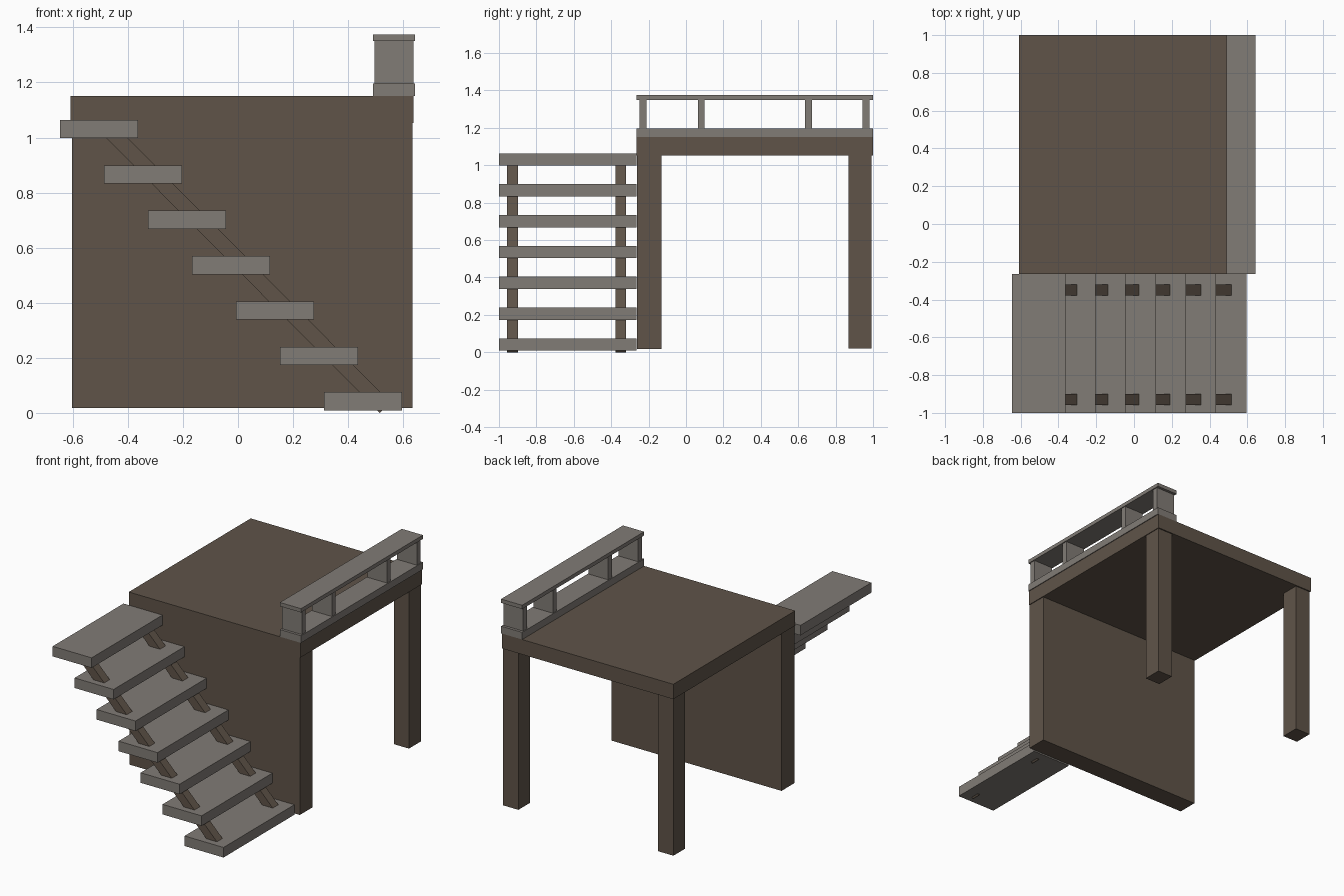
import bpy, bmesh

if "Cube" in bpy.data.objects:
    bpy.data.objects.remove(bpy.data.objects["Cube"])


def material(name, color):
    mat = bpy.data.materials.new(name)
    mat.diffuse_color = (*color, 1)
    mat.use_nodes = True
    mat.node_tree.nodes["Principled BSDF"].inputs["Base Color"].default_value = mat.diffuse_color
    return mat


dark_wood = material("dark_wood", (0.115, 0.088, 0.066))
grey_wood = material("grey_wood", (0.22, 0.20, 0.18))


def extrude_y(name, profile, y0, y1, mat):
    """Prism from an (x, z) outline, extruded along y."""
    bm = bmesh.new()
    face = bm.faces.new([bm.verts.new((x, y0, z)) for x, z in profile])
    out = bmesh.ops.extrude_face_region(bm, geom=[face])
    verts = [v for v in out["geom"] if isinstance(v, bmesh.types.BMVert)]
    bmesh.ops.translate(bm, verts=verts, vec=(0, y1 - y0, 0))
    bmesh.ops.recalc_face_normals(bm, faces=bm.faces)
    mesh = bpy.data.meshes.new(name)
    bm.to_mesh(mesh)
    bm.free()
    mesh.materials.append(mat)
    obj = bpy.data.objects.new(name, mesh)
    bpy.context.collection.objects.link(obj)
    return obj


def box(name, x0, x1, y0, y1, z0, z1, mat):
    return extrude_y(name, [(x0, z0), (x1, z0), (x1, z1), (x0, z1)], y0, y1, mat)


# Platform, front wall and the two back legs
box("platform", -0.608, 0.638, -0.265, 1.0, 1.052, 1.15, dark_wood)
box("front_wall", -0.603, 0.633, -0.263, -0.13, 0.017, 1.052, dark_wood)
box("back_leg_left", -0.603, -0.493, 0.87, 0.992, 0.02, 1.052, dark_wood)
box("back_leg_right", 0.523, 0.633, 0.87, 0.992, 0.02, 1.052, dark_wood)

# Stair treads, rising towards -x
for i in range(7):
    x, z = 0.312 - 0.1597 * i, 0.009 + 0.1648 * i
    box(f"tread_{i + 1}", x, x + 0.283, -1.0, -0.265, z, z + 0.066, grey_wood)

# Sloping stringers under the treads
slope = [(0.515, 0.0), (0.554, 0.038), (-0.422, 1.02), (-0.50, 1.02)]
for i, y in enumerate((-0.957, -0.378)):
    extrude_y(f"stringer_{i + 1}", slope, y, y + 0.058, dark_wood)

# Railing along the right edge
box("rail_base", 0.49, 0.643, -0.265, 1.0, 1.15, 1.197, grey_wood)
box("rail_top", 0.49, 0.643, -0.265, 1.0, 1.35, 1.375, grey_wood)
for i, y in enumerate((-0.248, 0.063, 0.637, 0.945)):
    box(f"rail_post_{i + 1}", 0.495, 0.637, y, y + 0.037, 1.197, 1.35, grey_wood)
